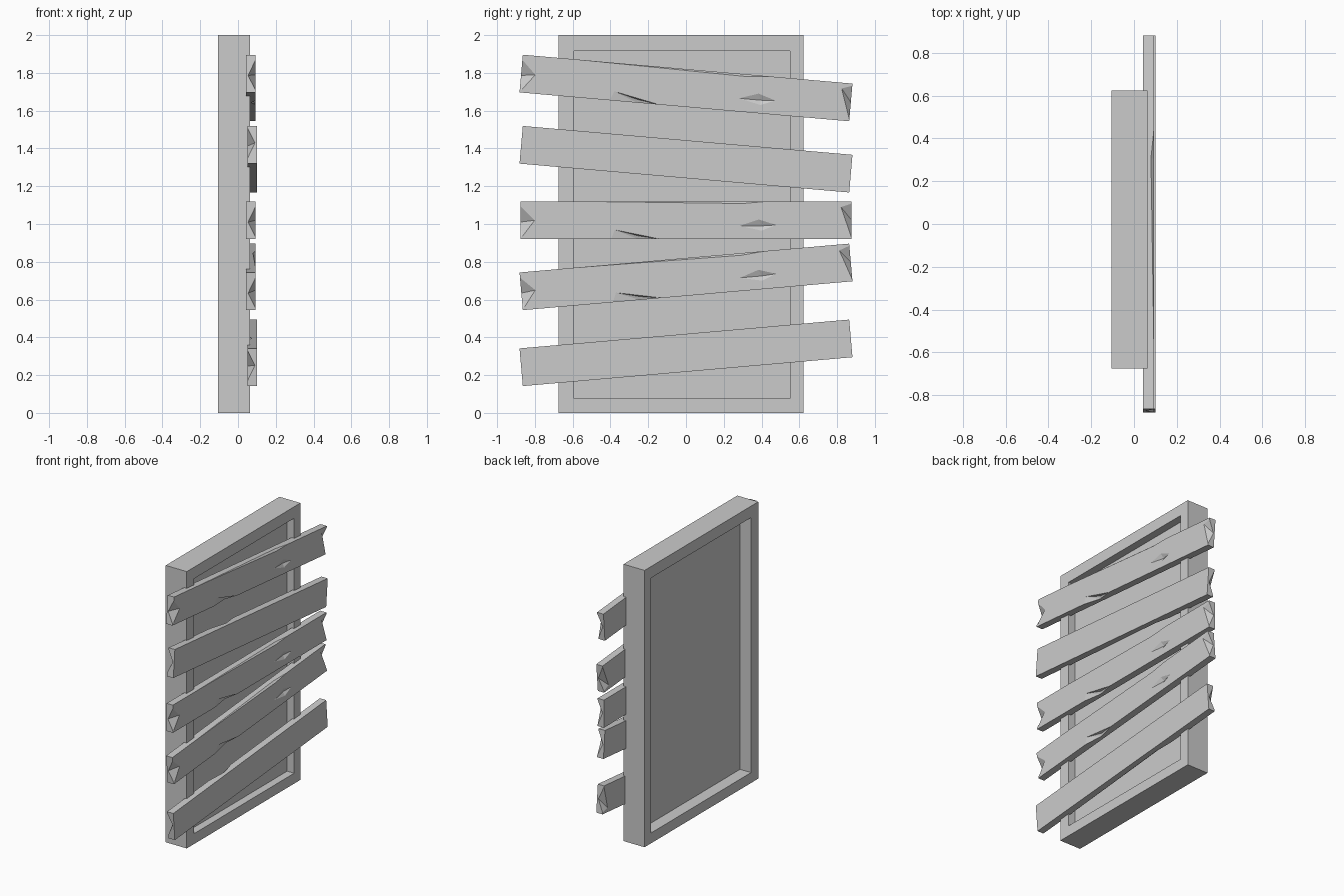
import bpy, bmesh
from math import radians, pi
from mathutils import Matrix

if "Cube" in bpy.data.objects:
    bpy.data.objects.remove(bpy.data.objects["Cube"])


def link(name, bm):
    bmesh.ops.recalc_face_normals(bm, faces=bm.faces)
    mesh = bpy.data.meshes.new(name)
    bm.to_mesh(mesh)
    bm.free()
    ob = bpy.data.objects.new(name, mesh)
    bpy.context.collection.objects.link(ob)
    return ob


def box(name, x0, x1, y0, y1, z0, z1):
    bm = bmesh.new()
    bmesh.ops.create_cube(bm, size=1)
    for v in bm.verts:
        v.co = (x1 if v.co.x > 0 else x0, y1 if v.co.y > 0 else y0, z1 if v.co.z > 0 else z0)
    return link(name, bm)


# Window frame: four rectangular loops skinned into a closed ring
OUTER = (-0.675, 0.623, 0.0, 2.0)
INNER = (-0.593, 0.551, 0.075, 1.917)
BACK, FRONT = -0.105, 0.063
bm = bmesh.new()
loops = []
for x, (y0, y1, z0, z1) in ((BACK, OUTER), (FRONT, OUTER), (FRONT, INNER), (BACK, INNER)):
    loops.append([bm.verts.new((x, y, z)) for y, z in ((y0, z0), (y1, z0), (y1, z1), (y0, z1))])
for i in range(4):
    a, b = loops[i], loops[(i + 1) % 4]
    for j in range(4):
        k = (j + 1) % 4
        bm.faces.new((a[j], a[k], b[k], b[j]))
link("window_frame", bm)

# Recessed pane
box("pane", -0.017, 0.007, *INNER)

# Plank, lying along y, worn on its +x face
plank = box("plank_1", -0.025, 0.025, -0.876, 0.876, -0.1, 0.1)

# Splinter shapes carved out of the plank
F = 0.0255
chips = [
    # diamond gouge
    [(F, 0.28, -0.03), (F, 0.385, 0.005), (F, 0.48, -0.025), (F, 0.40, -0.056), (0.010, 0.40, -0.03)],
    # lower edge splinter
    [(F, -0.38, -0.05), (F, -0.13, -0.101), (F, -0.40, -0.101), (0.002, -0.25, -0.101), (0.008, -0.25, -0.083)],
    # long upper edge split
    [(F, -0.70, 0.101), (F, 0.45, 0.101), (F, 0.30, 0.088), (0.010, 0.30, 0.101)],
    # left end notch
    [(F, -0.877, 0.075), (F, -0.80, 0.0), (F, -0.865, -0.085), (F, -0.877, -0.09), (-0.015, -0.877, -0.01)],
    # right end notch
    [(F, 0.877, 0.09), (F, 0.82, 0.07), (F, 0.877, -0.095), (-0.015, 0.877, 0.0)],
]
for pts in chips:
    bm = bmesh.new()
    bmesh.ops.convex_hull(bm, input=[bm.verts.new(p) for p in pts])
    cutter = link("chip_cutter", bm)
    cutter.hide_render = True
    mod = plank.modifiers.new("chip", 'BOOLEAN')
    mod.operation, mod.solver, mod.object = 'DIFFERENCE', 'EXACT', cutter
    bpy.context.view_layer.objects.active = plank
    bpy.ops.object.modifier_apply(modifier=mod.name)
    bpy.data.objects.remove(cutter)

# Five nailed boards: height, tilt, worn side turned inward
boards = [(1.72, -5, False), (1.343, -5, True), (1.02, 0, False), (0.72, 5, False), (0.318, 5, True)]
for i, (z, tilt, flip) in enumerate(boards):
    ob = plank
    if i:
        ob = bpy.data.objects.new(f"plank_{i + 1}", plank.data)
        bpy.context.collection.objects.link(ob)
    ob.matrix_world = (Matrix.Translation((0.075 if flip else 0.068, 0, z))
                       @ Matrix.Rotation(radians(tilt), 4, 'X')
                       @ Matrix.Rotation(pi if flip else 0, 4, 'Y'))
